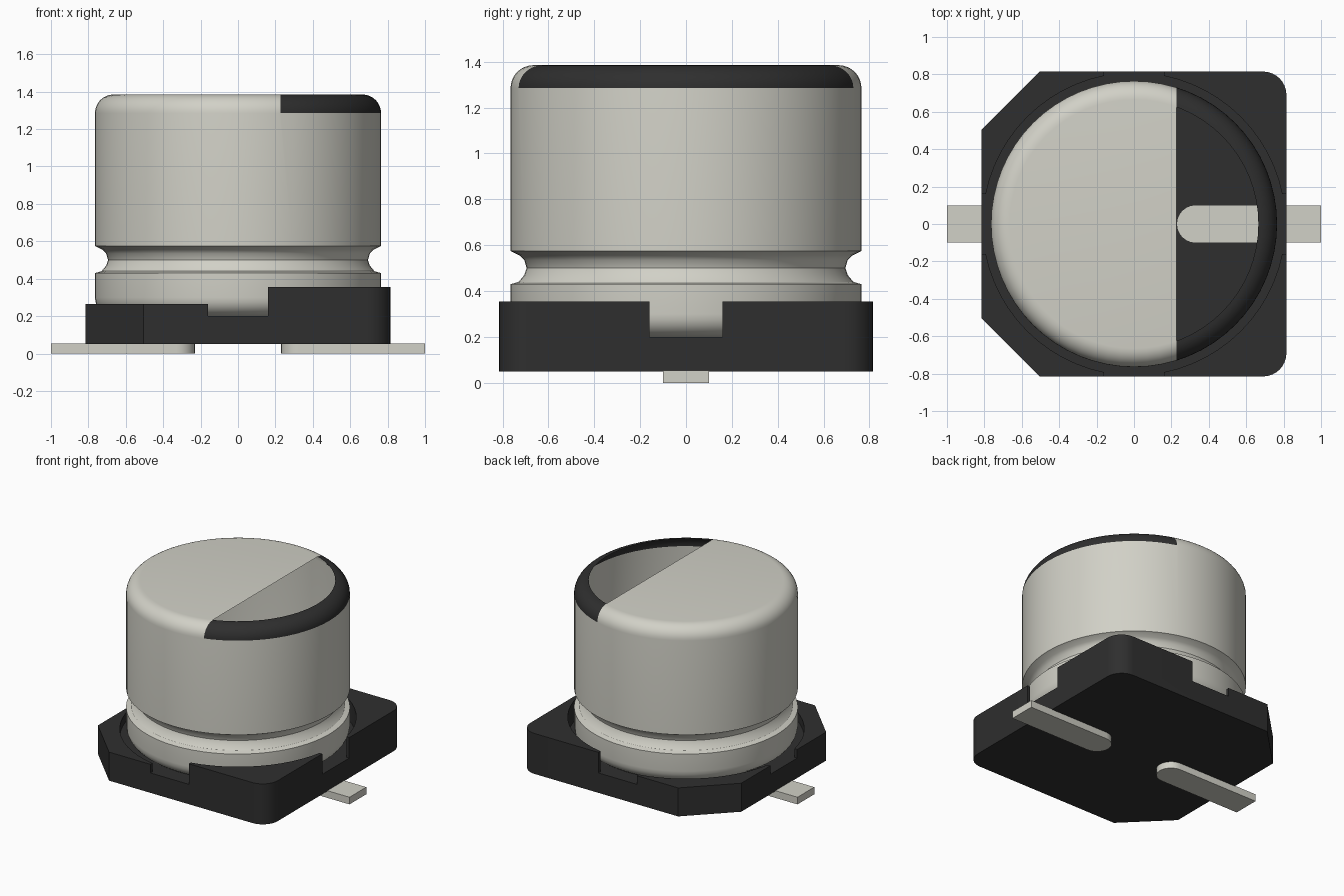
import bpy, bmesh, math

old = bpy.data.objects.get("Cube")
if old:
    bpy.data.objects.remove(old, do_unlink=True)


def material(name, color):
    m = bpy.data.materials.new(name)
    m.use_nodes = True
    m.diffuse_color = color
    bsdf = next(n for n in m.node_tree.nodes if n.type == 'BSDF_PRINCIPLED')
    bsdf.inputs["Base Color"].default_value = color
    return m


METAL = material("warm grey metal", (0.64, 0.635, 0.57, 1))
BLACK = material("black plastic", (0.028, 0.028, 0.028, 1))


def add_object(name, bm, *mats):
    mesh = bpy.data.meshes.new(name)
    bm.to_mesh(mesh)
    bm.free()
    for m in mats:
        mesh.materials.append(m)
    ob = bpy.data.objects.new(name, mesh)
    bpy.context.scene.collection.objects.link(ob)
    return ob


def activate(ob):
    bpy.ops.object.select_all(action='DESELECT')
    ob.select_set(True)
    bpy.context.view_layer.objects.active = ob


def smooth(ob, degrees=30):
    activate(ob)
    bpy.ops.object.shade_smooth_by_angle(angle=math.radians(degrees))


def arc(cx, cy, r, a0, a1, n):
    angles = [math.radians(a0 + (a1 - a0) * i / n) for i in range(n + 1)]
    return [(cx + r * math.cos(a), cy + r * math.sin(a)) for a in angles]


def prism(outline, z0, z1):
    """Closed solid from a counter-clockwise outline."""
    bm = bmesh.new()
    low = [bm.verts.new((x, y, z0)) for x, y in outline]
    high = [bm.verts.new((x, y, z1)) for x, y in outline]
    bm.faces.new(low[::-1])
    bm.faces.new(high)
    n = len(outline)
    for i in range(n):
        j = (i + 1) % n
        bm.faces.new((low[i], low[j], high[j], high[i]))
    return bm


def rect(x0, x1, y0, y1):
    return [(x0, y0), (x1, y0), (x1, y1), (x0, y1)]


def cut(ob, outline, z0, z1=0.6):
    """Remove an upright prism from a solid."""
    cutter = add_object("cutter", prism(outline, z0, z1), BLACK)
    cutter.hide_render = True
    mod = ob.modifiers.new("cut", 'BOOLEAN')
    mod.operation = 'DIFFERENCE'
    mod.solver = 'EXACT'
    mod.object = cutter
    activate(ob)
    bpy.ops.object.modifier_apply(modifier=mod.name)
    bpy.data.objects.remove(cutter, do_unlink=True)


# Base: square block, chamfered on -x corners and rounded on +x corners
E, R = 0.815, 0.125
outline = ([(-E, 0.505), (-E, -0.505), (-0.505, -E)]
           + arc(E - R, -E + R, R, -90, 0, 8)
           + arc(E - R, E - R, R, 0, 90, 8)
           + [(-0.505, E)])
base = add_object("base", prism(outline, 0.05, 0.355), BLACK)
cut(base, rect(-1, -0.1, -1, 1), 0.265)              # lower step on one half
cut(base, rect(-0.16, 0.16, -1, 1), 0.2)             # front and back notches
cut(base, rect(-1, 1, -0.16, 0.16), 0.2)             # side notches
cut(base, arc(0, 0, 0.808, 0, 354.375, 63), 0.2)     # seat for the can
cut(base, arc(0, 0, 0.67, 0, 354.375, 63), 0.052)    # hollow under the can
smooth(base)

# Can: open-bottomed revolved shell with a rolled groove
profile = (arc(0.665, 0.3, 0.1, -90, 0, 6)
           + [(0.765, 0.43), (0.73, 0.44), (0.705, 0.47), (0.695, 0.5),
              (0.705, 0.535), (0.725, 0.555), (0.765, 0.575)]
           + arc(0.665, 1.285, 0.1, 0, 90, 8))
SEG = 64
bm = bmesh.new()
rings = [[bm.verts.new((r * math.cos(2 * math.pi * i / SEG),
                        r * math.sin(2 * math.pi * i / SEG), z))
          for i in range(SEG)] for r, z in profile]
for a, b in zip(rings, rings[1:]):
    for i in range(SEG):
        j = (i + 1) % SEG
        bm.faces.new((a[i], a[j], b[j], b[i]))
bm.faces.new(rings[-1])

# Polarity mark: black rim and open top beyond a straight line
MARK = 0.228
upper = [f for f in bm.faces if f.calc_center_median().z > 1.286]
geom = (upper + list({e for f in upper for e in f.edges})
        + list({v for f in upper for v in f.verts}))
bmesh.ops.bisect_plane(bm, geom=geom, dist=1e-5,
                       plane_co=(MARK, 0, 0), plane_no=(1, 0, 0))
opening = []
for f in bm.faces:
    c = f.calc_center_median()
    if c.z > 1.286 and c.x > MARK:
        f.material_index = 1
        if c.z > 1.3849:
            opening.append(f)
bmesh.ops.delete(bm, geom=opening, context='FACES')
can = add_object("can", bm, METAL, BLACK)
smooth(can)

# Leads: flat strips with rounded inner ends
right_lead = [(1, -0.1), (1, 0.1)] + arc(0.33, 0, 0.1, 90, 270, 12)
for name, sign in (("left_lead", 1), ("right_lead", -1)):
    lead = add_object(name, prism([(sign * x, sign * y) for x, y in right_lead],
                                  0, 0.054), METAL)
    smooth(lead)
